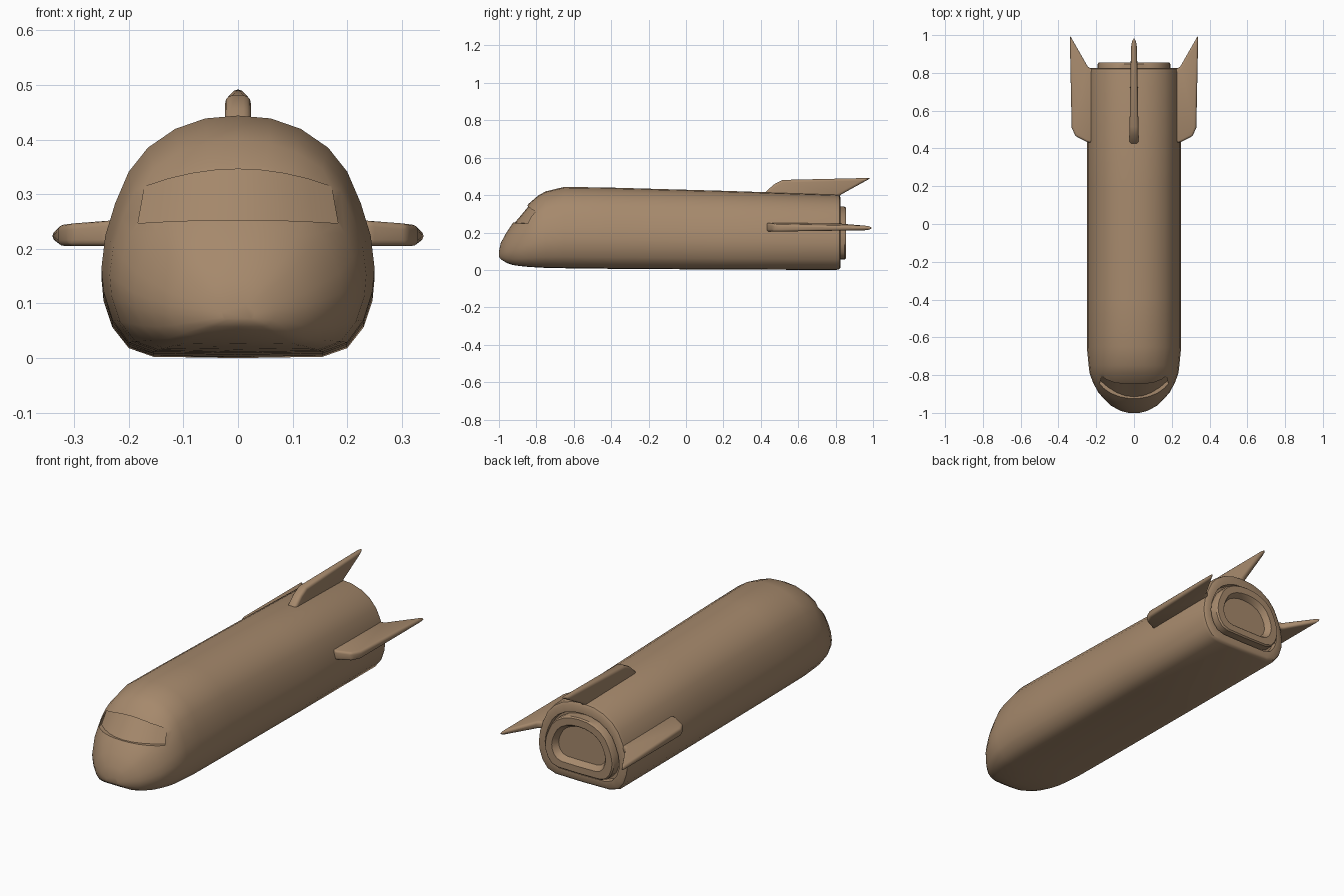
import bpy, bmesh

if "Cube" in bpy.data.objects:
    bpy.data.objects.remove(bpy.data.objects["Cube"])

tan = bpy.data.materials.new("tan")
tan.diffuse_color = (0.38, 0.25, 0.15, 1)
tan.use_nodes = True
tan.node_tree.nodes["Principled BSDF"].inputs["Base Color"].default_value = tan.diffuse_color

# Right half of the hull cross-section: x as share of half width, z as share of height
HALF = [(0, 1), (.24, .988), (.46, .944), (.66, .865), (.80, .764), (.90, .63), (.972, .495),
        (1, .36), (.985, .26), (.92, .14), (.80, .045), (.62, .006), (0, 0)]
SECTION = HALF + [(-x, z) for x, z in HALF[-2:0:-1]]


def finish(name, bm, angle=0.7):
    bmesh.ops.recalc_face_normals(bm, faces=bm.faces)
    me = bpy.data.meshes.new(name)
    bm.to_mesh(me)
    bm.free()
    me.materials.append(tan)
    ob = bpy.data.objects.new(name, me)
    bpy.context.collection.objects.link(ob)
    return ob


def smooth(ob, angle=0.7):
    bpy.ops.object.select_all(action='DESELECT')
    ob.select_set(True)
    bpy.context.view_layer.objects.active = ob
    for m in list(ob.modifiers):
        bpy.ops.object.modifier_apply(modifier=m.name)
    bpy.ops.object.shade_smooth_by_angle(angle=angle)


def skin(bm, rings):
    """Bridge rings of points and cap both ends."""
    loops = [[bm.verts.new(p) for p in r] for r in rings]
    n = len(loops[0])
    for a, b in zip(loops, loops[1:]):
        for i in range(n):
            j = (i + 1) % n
            bm.faces.new((a[i], a[j], b[j], b[i]))
    bm.faces.new(loops[0])
    bm.faces.new(loops[-1])


def loft(name, stations):
    """Stations are (y, half width, bottom z, top z)."""
    bm = bmesh.new()
    skin(bm, [[(x * w, y, lo + z * (hi - lo)) for x, z in SECTION]
              for y, w, lo, hi in stations])
    return finish(name, bm)


def fin(name, outline, half_thick, place):
    """Bevelled plate from a (y, span) outline, thinning towards the tail."""
    bm = bmesh.new()

    def side(s):
        return [place(y, r, s * half_thick * (1 - .9 * max(0, y - .55))) for y, r in outline]
    skin(bm, [side(-1), side(1)])
    ob = finish(name, bm)
    bev = ob.modifiers.new("round", 'BEVEL')
    bev.width, bev.segments = 0.014, 3
    bev.limit_method = 'ANGLE'
    smooth(ob)
    return ob


# Hull with blunt nose and shallow tail recess
hull = loft("hull", [
    (-1.0, .03, .07, .10), (-.99, .07, .057, .145), (-.96, .125, .038, .2),
    (-.925, .16, .026, .252), (-.89, .19, .021, .293), (-.84, .217, .016, .355),
    (-.79, .235, .013, .398), (-.75, .24, .011, .42), (-.65, .25, .009, .444),
    (-.4, .25, .006, .44), (.2, .25, .002, .423), (.805, .25, 0, .403),
    (.82, .246, .004, .399), (.827, .235, .014, .387),
    (.827, .207, .042, .352), (.805, .203, .046, .348)])

# Windshield recess, cut just under the nose surface
cols = [i / 4 - 1 for i in range(9)]
lower = [(.183 * t, -.925 + .09 * t * t, .253 - .006 * t * t) for t in cols]
upper = [(.171 * t, -.847 + .035 * t * t, .346 - .032 * t * t) for t in reversed(cols)]
rim = lower + upper
bm = bmesh.new()
n = len(rim)
front = [bm.verts.new((x, -1.2, z)) for x, y, z in rim]
back = [bm.verts.new((x, y + .01, z)) for x, y, z in rim]
for i in range(n):
    j = (i + 1) % n
    bm.faces.new((front[i], front[j], back[j], back[i]))
for ring in (front, back):
    for i in range(8):
        bm.faces.new((ring[i], ring[i + 1], ring[n - 2 - i], ring[n - 1 - i]))
cutter = finish("windshield_cutter", bm)
cutter.hide_render = True
cut = hull.modifiers.new("windshield", 'BOOLEAN')
cut.operation, cut.solver, cut.object = 'DIFFERENCE', 'EXACT', cutter
smooth(hull)
bpy.data.objects.remove(cutter)

# Engine outlet ring with recessed floor
outlet = loft("engine_outlet", [
    (.79, .192, .056, .338), (.848, .192, .056, .338), (.855, .186, .062, .332),
    (.855, .15, .095, .297), (.85, .145, .1, .292), (.825, .132, .113, .28)])
smooth(outlet)

# Two side fins
SIDE = [(.44, .2), (.43, .24), (.465, .31), (.51, .33), (1.0, .34), (.83, .243), (.81, .2)]
for label, sx in (("right", 1), ("left", -1)):
    fin(label + "_fin", SIDE, .024,
        lambda y, r, t: (sx * r, y, .229 + t * (1 - 2.5 * max(0, r - .25)) - .06 * max(0, r - .25)))

# Tail fin on top
TOP = [(.44, .36), (.42, .412), (.47, .457), (.515, .481), (.99, .492), (.82, .398), (.8, .36)]
fin("tail_fin", TOP, .024, lambda y, r, t: (t, y, r))
